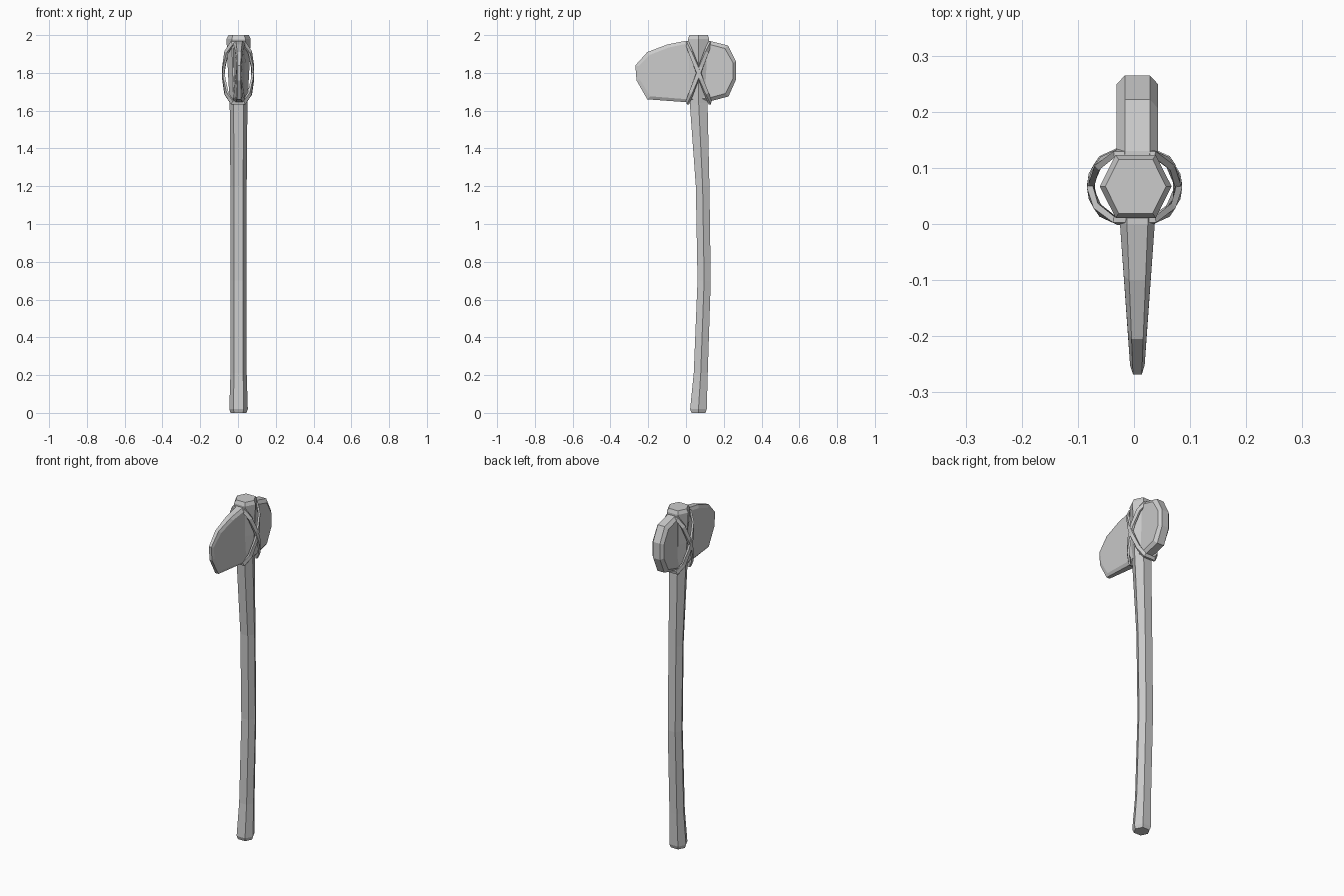
import bpy
from mathutils import Vector

if "Cube" in bpy.data.objects:
    bpy.data.objects.remove(bpy.data.objects["Cube"])


def loft(name, rings, close=False):
    """Skin a list of equal-sized rings; cap the ends unless the loft closes on itself."""
    n, m = len(rings[0]), len(rings)
    verts = [v for r in rings for v in r]
    faces = []
    for i in range(m if close else m - 1):
        a, b = i * n, ((i + 1) % m) * n
        for j in range(n):
            k = (j + 1) % n
            faces.append((a + j, a + k, b + k, b + j))
    if not close:
        faces.append(tuple(reversed(range(n))))
        faces.append(tuple(range((m - 1) * n, m * n)))
    mesh = bpy.data.meshes.new(name)
    mesh.from_pydata(verts, [], faces)
    obj = bpy.data.objects.new(name, mesh)
    bpy.context.collection.objects.link(obj)
    # consistent outward normals
    import bmesh
    bm = bmesh.new()
    bm.from_mesh(mesh)
    bmesh.ops.recalc_face_normals(bm, faces=bm.faces)
    bm.to_mesh(mesh)
    bm.free()
    return obj


CX, CY = 0.003, 0.067

# Bent six-sided handle: height, centre y, half width x, half depth y
stations = [(0.0, 0.066, 0.042, 0.037), (0.02, 0.066, 0.049, 0.044),
            (0.21, 0.078, 0.043, 0.037), (0.70, 0.096, 0.043, 0.035),
            (1.20, 0.088, 0.043, 0.036), (1.64, 0.067, 0.047, 0.047),
            (1.80, 0.067, 0.056, 0.050), (1.98, 0.067, 0.064, 0.056),
            (2.0, 0.067, 0.054, 0.048)]
hexagon = [(1, 0), (0.56, 1), (-0.56, 1), (-1, 0), (-0.56, -1), (0.56, -1)]
loft("handle", [[(CX + x * a, cy + y * b, z) for x, y in hexagon]
                for z, cy, a, b in stations])

# Stone head: side outline (y, z), bevelled rim, thinning towards the cutting edge
outline = [(-0.268, 1.84), (-0.205, 1.91), (-0.10, 1.95), (0.0, 1.97), (0.13, 1.968),
           (0.222, 1.945), (0.265, 1.86), (0.265, 1.765), (0.225, 1.675),
           (0.12, 1.648), (0.0, 1.645), (-0.205, 1.66), (-0.262, 1.76)]


def half_thickness(y):
    t = min(1, max(0, (y + 0.268) / 0.268))
    return 0.013 + 0.018 * t + (0.006 if y > 0.05 else 0)


def head_ring(side, inset, width):
    ring = []
    for y, z in outline:
        d = Vector((y - 0.0, z - 1.81))
        yi = y - inset * max(-1, min(1, d.x / 0.2))
        zi = z - inset * max(-1, min(1, d.y / 0.12))
        ring.append((0.006 + side * width * half_thickness(y), yi, zi))
    return ring


loft("stone_head", [head_ring(-1, 0.016, 1), head_ring(-1, 0, 0.6),
                    head_ring(1, 0, 0.6), head_ring(1, 0.016, 1)])

# Two slanted lashing loops that cross on each side of the handle
quarter = [(0.032, 0.060), (0.062, 0.042), (0.076, 0.012)]
plan = (quarter + [(x, -y) for x, y in reversed(quarter)]
        + [(-x, -y) for x, y in quarter] + [(-x, y) for x, y in reversed(quarter)])


def lashing(name, slope, grow):
    pts = [Vector((x * grow, y * grow, slope * y)) for x, y in plan]
    n = len(pts)
    rings = []
    for i, p in enumerate(pts):
        tangent = (pts[(i + 1) % n] - pts[i - 1]).normalized()
        out = Vector((p.x, p.y, 0)).normalized()
        out = (out - tangent * out.dot(tangent)).normalized()
        side = tangent.cross(out) * 0.013
        c = p + Vector((CX - 0.002, CY, 1.80))
        rings.append([c + side - out * 0.006, c + side * 0.8 + out * 0.005,
                      c - side * 0.8 + out * 0.005, c - side - out * 0.006])
    loft(name, rings, close=True)


lashing("lashing_rising", 2.62, 1.0)
lashing("lashing_falling", -2.62, 1.03)
